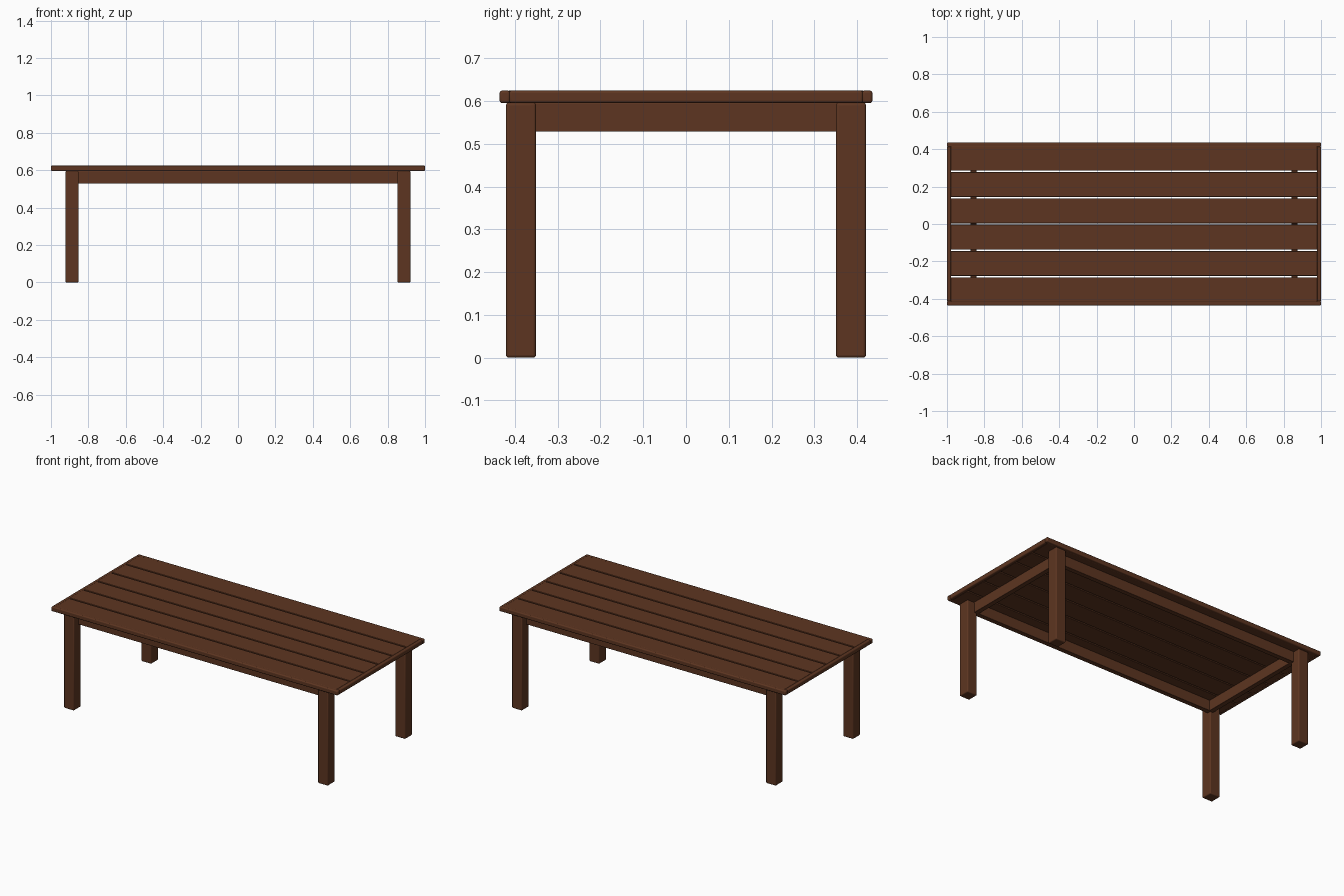
import bpy

if "Cube" in bpy.data.objects:
    bpy.data.objects.remove(bpy.data.objects["Cube"])

wood = bpy.data.materials.new("brown_wood")
wood.diffuse_color = (0.11, 0.036, 0.015, 1)
wood.use_nodes = True
wood.node_tree.nodes["Principled BSDF"].inputs["Base Color"].default_value = wood.diffuse_color


def board(name, center, size, bevel=0.004):
    """Rectangular timber with softly rounded edges."""
    bpy.ops.mesh.primitive_cube_add(size=1, location=center)
    ob = bpy.context.object
    ob.name = name
    ob.scale = size
    bpy.ops.object.transform_apply(location=False, rotation=False, scale=True)
    mod = ob.modifiers.new("rounded_edges", 'BEVEL')
    mod.width = bevel
    mod.segments = 3
    ob.data.materials.append(wood)
    bpy.ops.object.shade_smooth_by_angle(angle=0.6)
    return ob


TOP_Z, TOP_T = 0.61, 0.029

# Table top planks, separated by narrow gaps
pitch, gap = 0.1405, 0.008
for i in range(6):
    board(f"top_plank_{i + 1}", (0, (i - 2.5) * pitch, TOP_Z),
          (1.962, pitch - gap, TOP_T), 0.003)

for s, side, end in ((-1, "front", "left"), (1, "back", "right")):
    # Edging frame around the planks
    board(f"{side}_edging", (0, s * 0.4235, TOP_Z), (2.0, 0.025, TOP_T), 0.006)
    board(f"{end}_edging", (s * 0.989, 0, TOP_Z), (0.022, 0.828, TOP_T), 0.006)
    # Aprons under the top
    board(f"{side}_apron", (0, s * 0.36, 0.562), (1.73, 0.03, 0.067), 0.002)
    board(f"{end}_apron", (s * 0.858, 0, 0.562), (0.03, 0.74, 0.067), 0.002)
    # Legs
    for t, row in ((-1, "front"), (1, "back")):
        board(f"{row}_{end}_leg", (s * 0.887, t * 0.386, 0.298),
              (0.07, 0.07, 0.596), 0.006)
